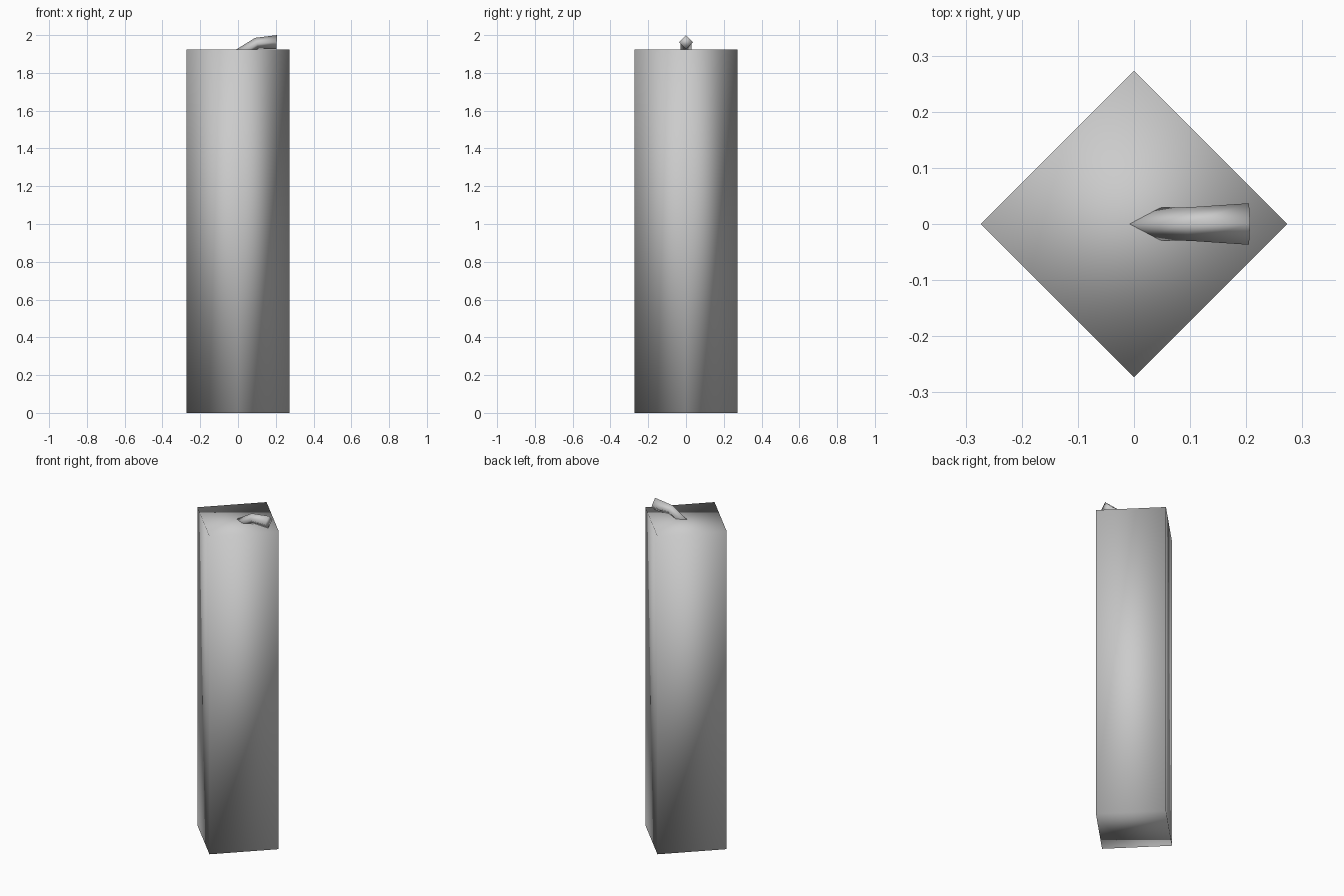
import bpy, bmesh, math
from mathutils import Vector

if "Cube" in bpy.data.objects:
    bpy.data.objects.remove(bpy.data.objects["Cube"])


def make_object(name, bm):
    bmesh.ops.recalc_face_normals(bm, faces=bm.faces[:])
    for f in bm.faces:
        f.smooth = True
    mesh = bpy.data.meshes.new(name)
    bm.to_mesh(mesh)
    bm.free()
    obj = bpy.data.objects.new(name, mesh)
    bpy.context.collection.objects.link(obj)
    return obj


def loft(name, rings):
    """Skin a list of four-point rings and cap both ends."""
    bm = bmesh.new()
    loops = [[bm.verts.new(p) for p in ring] for ring in rings]
    for a, b in zip(loops, loops[1:]):
        for i in range(4):
            j = (i + 1) % 4
            bm.faces.new((a[i], a[j], b[j], b[i]))
    bm.faces.new(loops[0][::-1])
    bm.faces.new(loops[-1])
    return make_object(name, bm)


# Candle body: four-sided prism with corners on the axes, softly shaded
R, H = 0.273, 1.925
loft("candle_body", [[(R * math.cos(i * math.pi / 2), R * math.sin(i * math.pi / 2), z)
                      for i in range(4)] for z in (0, H)])

# Wick: bent four-sided tube, (x, z, radius, tilt in degrees) per ring
path = [(0.0, 1.897, 0.028, 32), (0.10, 1.957, 0.030, 18), (0.205, 1.963, 0.037, -3)]
rings = []
for x, z, r, tilt in path:
    t = math.radians(tilt)
    c = Vector((x, 0, z))
    up = Vector((-math.sin(t), 0, math.cos(t))) * r
    side = Vector((0, r, 0))
    rings.append([c + up, c + side, c - up, c - side])
loft("wick", rings)
